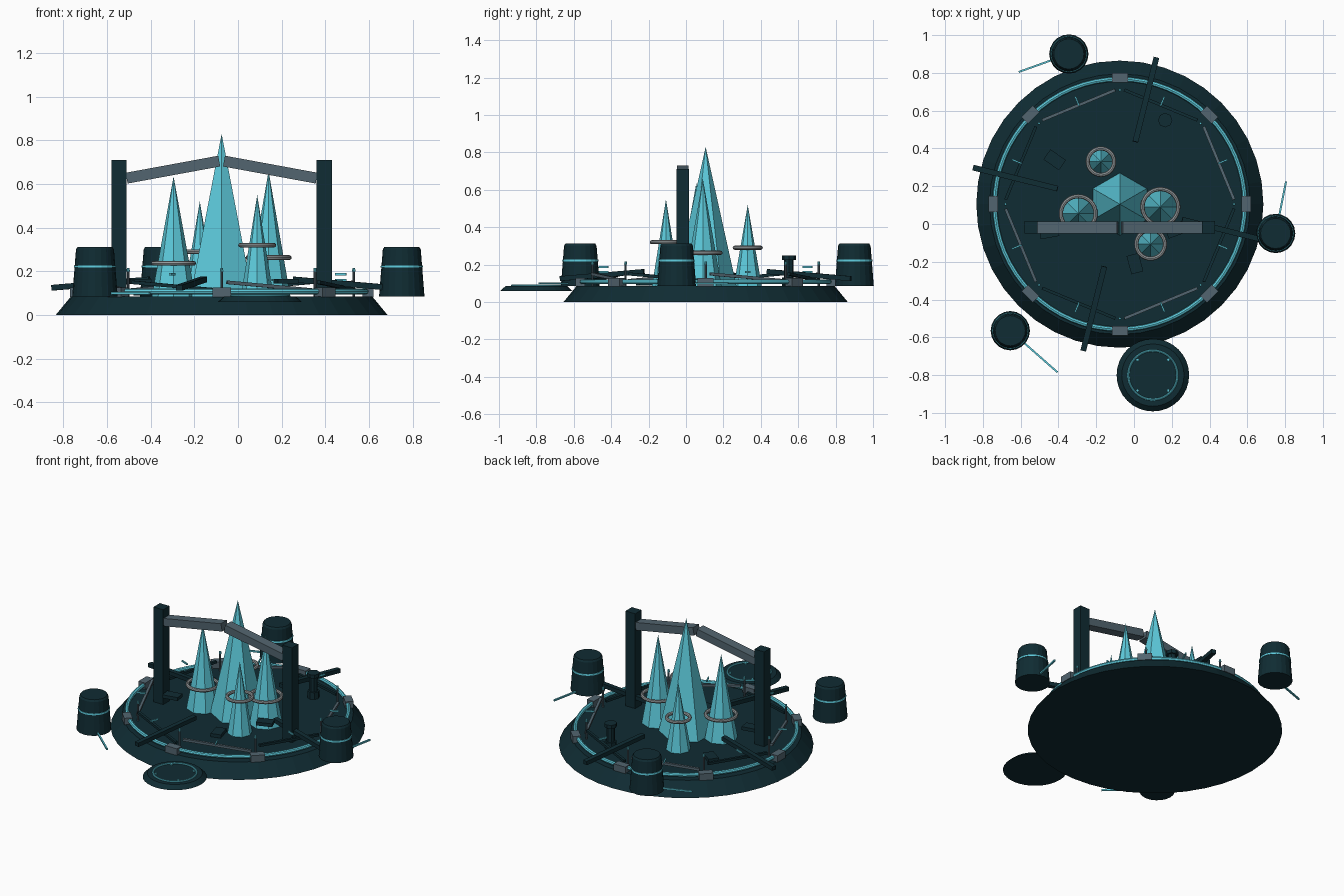
import bpy
from math import cos, sin, pi, radians
from mathutils import Vector

cube = bpy.data.objects.get("Cube")
if cube:
    bpy.data.objects.remove(cube, do_unlink=True)


def material(name, rgb):
    m = bpy.data.materials.new(name)
    m.use_nodes = True
    m.diffuse_color = (*rgb, 1)
    m.node_tree.nodes["Principled BSDF"].inputs["Base Color"].default_value = (*rgb, 1)
    return m


DARK = material("dark teal", (0.005, 0.025, 0.033))
CYAN = material("crystal cyan", (0.11, 0.6, 0.72))
STEEL = material("slate steel", (0.085, 0.13, 0.16))
PALE = material("pale grey", (0.3, 0.33, 0.34))

CENTRE = Vector((-0.075, 0.105, 0))
FLOOR = 0.085


def finish(name, mat):
    ob = bpy.context.object
    ob.name = name
    ob.data.materials.append(mat)
    return ob


def frustum(name, mat, x, y, z0, z1, r0, r1, sides=24, turn=0):
    bpy.ops.mesh.primitive_cone_add(vertices=sides, radius1=r0, radius2=r1, depth=z1 - z0,
                                    location=(x, y, (z0 + z1) / 2), rotation=(0, 0, turn))
    return finish(name, mat)


def ring(name, mat, x, y, z, major, minor, sides=32):
    bpy.ops.mesh.primitive_torus_add(location=(x, y, z), major_radius=major, minor_radius=minor,
                                     major_segments=sides, minor_segments=8)
    ob = finish(name, mat)
    bpy.ops.object.shade_smooth_by_angle()
    return ob


def box(name, mat, loc, size, turn=0):
    bpy.ops.mesh.primitive_cube_add(size=1, location=loc, rotation=(0, 0, turn))
    ob = finish(name, mat)
    ob.scale = size
    return ob


def beam(name, mat, a, b, width, height):
    """Box running from point a to point b."""
    a, b = Vector(a), Vector(b)
    d = b - a
    ob = box(name, mat, (a + b) / 2, (d.length, width, height))
    ob.rotation_euler = (0, -math_pitch(d), math_yaw(d))
    return ob


def math_yaw(d):
    return Vector((1, 0)).angle_signed(Vector((d.x, d.y))) * -1


def math_pitch(d):
    return pi / 2 - d.angle(Vector((0, 0, 1)))


def polar(angle, r, z):
    return CENTRE + Vector((r * cos(angle), r * sin(angle), z))


# Round platform with glowing rim
frustum("platform", DARK, CENTRE.x, CENTRE.y, 0, FLOOR, 0.76, 0.69, 40)
ring("rim_glow", CYAN, CENTRE.x, CENTRE.y, 0.108, 0.662, 0.013, 64)

# Rim clamps, broken railing, posts and light strips, eight of each
for k in range(8):
    a = k * pi / 4
    b = a + pi / 4
    mid = a + pi / 8
    box("rim_clamp", STEEL, polar(a, 0.67, 0.105), (0.05, 0.085, 0.044), a)
    rail = STEEL if k % 2 == 0 else DARK
    beam("fallen_rail", rail, polar(a + 0.04, 0.605, 0.15), polar(b - 0.04, 0.605, 0.115), 0.016, 0.016)
    p = polar(a, 0.605, 0)
    frustum("rail_post", STEEL, p.x, p.y, FLOOR, 0.2, 0.006, 0.006, 8)
    frustum("post_tip", CYAN, p.x, p.y, 0.2, 0.216, 0.008, 0.006, 8)
    box("light_strip", CYAN, polar(mid, 0.59, 0.187 if k % 2 else 0.16), (0.055, 0.008, 0.01), mid)

# Four tilted spokes
for k in range(4):
    a = radians(76 + 90 * k)
    beam("spoke", DARK, polar(a, 0.34, 0.163), polar(a, 0.8, 0.125), 0.03, 0.026)

# Crystal spires: x, y, apex, base radius, ring height, ring radius
spires = [(-0.295, 0.055, 0.635, 0.1, 0.237, 0.092), (0.14, 0.09, 0.66, 0.1, 0.263, 0.095),
          (-0.175, 0.33, 0.52, 0.075, 0.29, 0.07), (0.088, -0.107, 0.55, 0.075, 0.32, 0.076)]
frustum("main_spire", CYAN, CENTRE.x, CENTRE.y, FLOOR, 0.83, 0.165, 0, 6)
for x, y, top, r, rz, rr in spires:
    frustum("spire", CYAN, x, y, FLOOR, top, r, 0, 8)
    ring("spire_ring", PALE, x, y, rz, rr, 0.011)

# Broken gateway over the spires
for s in (-1, 1):
    x = CENTRE.x + s * 0.47
    box("gate_pillar", DARK, (x, -0.018, (FLOOR + 0.71) / 2), (0.07, 0.066, 0.71 - FLOOR))
    beam("gate_beam", STEEL, (CENTRE.x + s * 0.435, -0.018, 0.627),
         (CENTRE.x + s * 0.011, -0.018, 0.705), 0.062, 0.05)

# Drums with glowing bands and rods
drums = [(0.75, -0.05, 0.805, 0.225), (-0.345, 0.9, -0.61, 0.805), (-0.655, -0.565, -0.405, -0.785)]
for x, y, ex, ey in drums:
    frustum("drum", DARK, x, y, FLOOR, 0.3, 0.104, 0.087, 20)
    frustum("drum_lid", DARK, x, y, 0.3, 0.312, 0.087, 0.08, 20)
    frustum("drum_band", CYAN, x, y, 0.217, 0.227, 0.097, 0.096, 20)
    beam("drum_rod", CYAN, (x, y, 0.1), (ex, ey, 0.1), 0.01, 0.01)

# Landing pad at the front
frustum("pad", DARK, 0.1, -0.8, 0.06, FLOOR, 0.192, 0.165, 32)
ring("pad_glow", CYAN, 0.1, -0.8, 0.088, 0.13, 0.006, 40)
for k in range(4):
    a = pi / 4 + k * pi / 2
    frustum("pad_stud", CYAN, 0.1 + 0.115 * cos(a), -0.8 + 0.115 * sin(a), FLOOR, 0.093, 0.008, 0.008, 8)

# Spool and loose slabs on the floor
for z0, z1, r in ((FLOOR, 0.13, 0.036), (0.13, 0.225, 0.026), (0.225, 0.248, 0.038)):
    frustum("spool", DARK, 0.165, 0.55, z0, z1, r, r, 8)
for x, y, z, turn in ((-0.42, 0.34, 0.1, -35), (0.005, -0.21, 0.1, 105),
                      (-0.45, -0.04, 0.155, 10), (0.22, -0.03, 0.155, 20)):
    box("slab", DARK, (x, y, z), (0.1, 0.065, 0.022), radians(turn))
